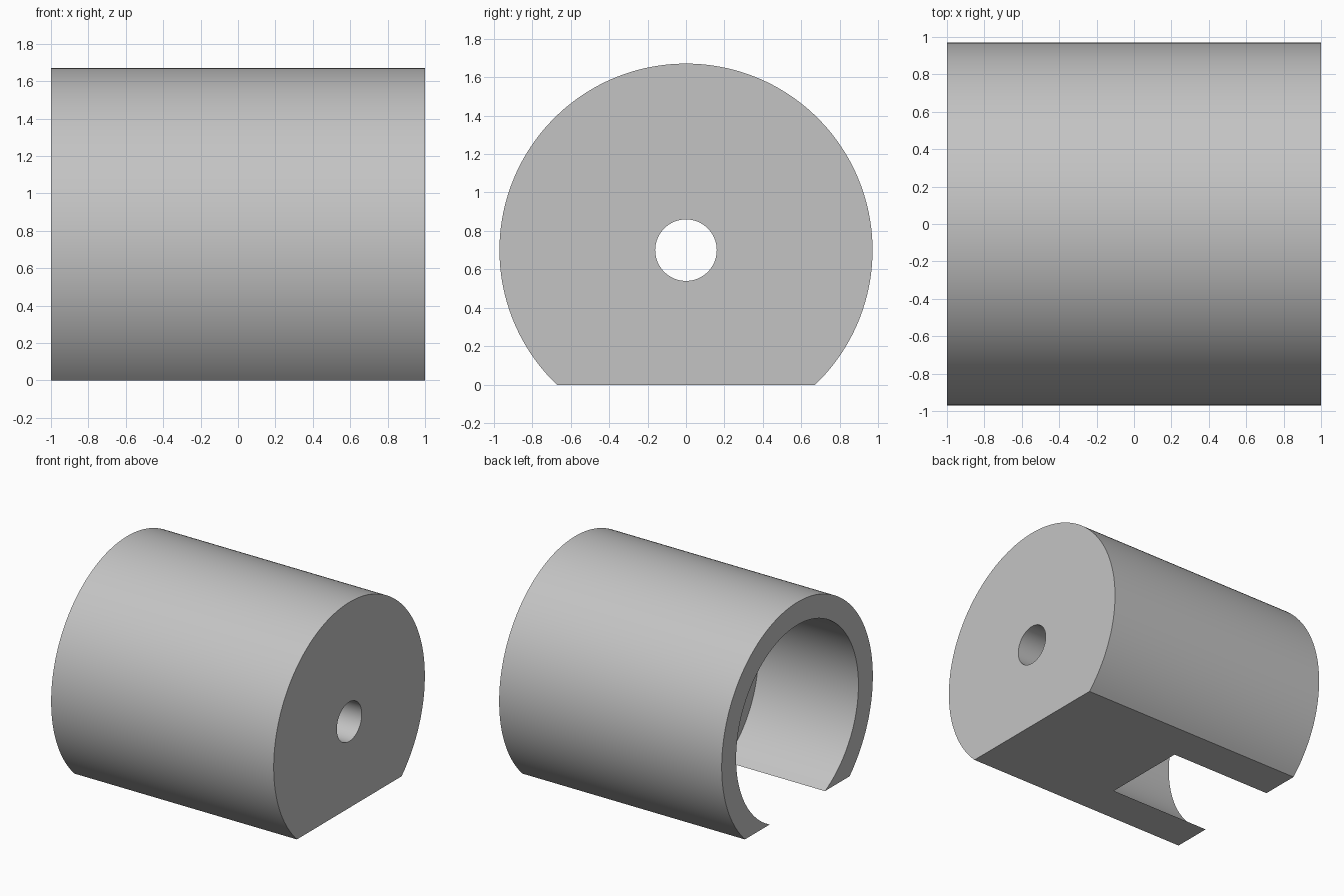
import bpy, bmesh, math
from mathutils import Matrix, Vector

default = bpy.data.objects.get("Cube")
if default:
    bpy.data.objects.remove(default, do_unlink=True)

OUTER_R, BORE_R, HOLE_R = 0.97, 0.785, 0.16
AXIS_Z = 0.70          # height of the cylinder axis above the flat
HALF_LEN = 1.0
BORE_END = -0.1        # x where the large bore stops
SEGMENTS = 160

grey = bpy.data.materials.new("plain grey")
grey.use_nodes = True
colour = (0.55, 0.55, 0.55, 1)
grey.diffuse_color = colour
grey.node_tree.nodes["Principled BSDF"].inputs["Base Color"].default_value = colour


def finish(name, bm):
    bmesh.ops.recalc_face_normals(bm, faces=bm.faces)
    mesh = bpy.data.meshes.new(name)
    bm.to_mesh(mesh)
    bm.free()
    mesh.materials.append(grey)
    obj = bpy.data.objects.new(name, mesh)
    bpy.context.collection.objects.link(obj)
    return obj


def x_cylinder(name, radius, x0, x1, segments):
    bm = bmesh.new()
    place = Matrix.Translation(((x0 + x1) / 2, 0, AXIS_Z)) @ Matrix.Rotation(math.pi / 2, 4, 'Y')
    bmesh.ops.create_cone(bm, cap_ends=True, segments=segments, radius1=radius,
                          radius2=radius, depth=x1 - x0, matrix=place)
    return finish(name, bm)


# Housing: a round profile with a flat base, extruded along x
half_gap = math.acos(AXIS_Z / OUTER_R)
start, sweep = -math.pi / 2 + half_gap, 2 * (math.pi - half_gap)
bm = bmesh.new()
rim = []
for i in range(SEGMENTS + 1):
    a = start + sweep * i / SEGMENTS
    rim.append(bm.verts.new((-HALF_LEN, OUTER_R * math.cos(a), AXIS_Z + OUTER_R * math.sin(a))))
cap = bm.faces.new(rim)
grown = bmesh.ops.extrude_face_region(bm, geom=[cap], use_keep_orig=True)
moved = [v for v in grown["geom"] if isinstance(v, bmesh.types.BMVert)]
bmesh.ops.translate(bm, verts=moved, vec=Vector((2 * HALF_LEN, 0, 0)))
housing = finish("housing", bm)

# Large open bore from one end, small shaft hole through the other
cutters = [x_cylinder("bore_cutter", BORE_R, -HALF_LEN - 0.2, BORE_END, SEGMENTS),
           x_cylinder("shaft_hole_cutter", HOLE_R, BORE_END - 0.2, HALF_LEN + 0.2, 64)]
bpy.ops.object.select_all(action='DESELECT')
bpy.context.view_layer.objects.active = housing
housing.select_set(True)
for cutter in cutters:
    cutter.hide_render = True
    cut = housing.modifiers.new(cutter.name, 'BOOLEAN')
    cut.operation = 'DIFFERENCE'
    cut.solver = 'EXACT'
    cut.object = cutter
    bpy.ops.object.modifier_apply(modifier=cut.name)
    bpy.data.objects.remove(cutter, do_unlink=True)

bpy.ops.object.shade_smooth_by_angle(angle=math.radians(30))
